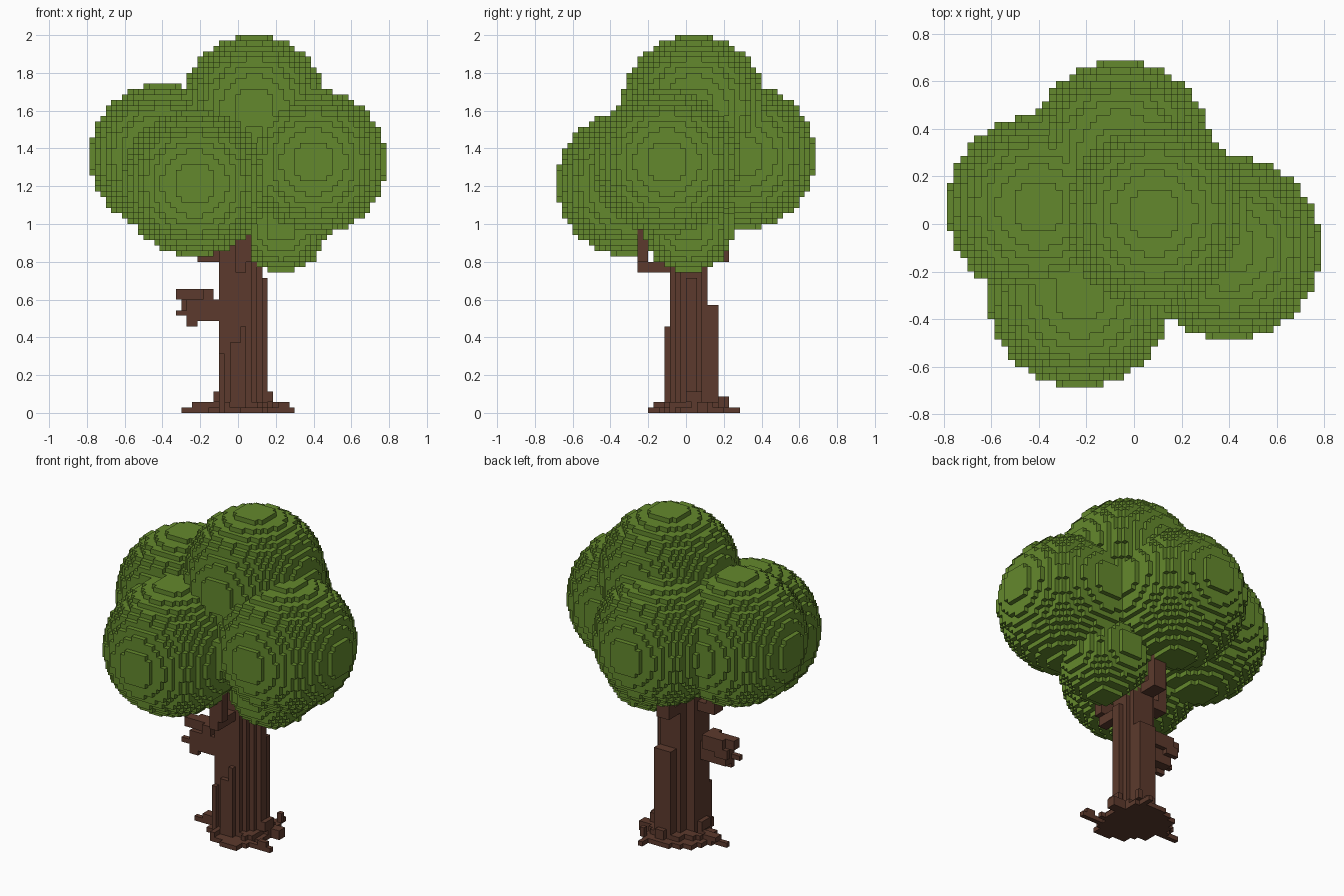
import bpy, bmesh, math, random
from mathutils import Vector

if "Cube" in bpy.data.objects:
    bpy.data.objects.remove(bpy.data.objects["Cube"], do_unlink=True)

V = 2 / 70                               # edge of one cube
ORIGIN = Vector((-27.5, -24, 0))         # grid is 55 x 48 x 70 cubes
DIRS = [(1, 0, 0), (-1, 0, 0), (0, 1, 0), (0, -1, 0), (0, 0, 1), (0, 0, -1)]
random.seed(4)


def material(name, rgb):
    m = bpy.data.materials.new(name)
    m.use_nodes = True
    m.diffuse_color = (*rgb, 1)
    bsdf = m.node_tree.nodes["Principled BSDF"]
    bsdf.inputs["Base Color"].default_value = (*rgb, 1)
    bsdf.inputs["Roughness"].default_value = 0.9
    return m


def box(x0, x1, y0, y1, z0, z1):
    """Filled block of grid cells."""
    return {(x, y, z) for x in range(x0, x1) for y in range(y0, y1) for z in range(z0, z1)}


def ball(cx, cy, cz, r):
    """Stepped ball of grid cells."""
    n = math.ceil(r) + 1
    c = Vector((cx, cy, cz))
    lo = [int(a) - n for a in c]
    return {p for p in box(lo[0], lo[0] + 2 * n, lo[1], lo[1] + 2 * n, lo[2], lo[2] + 2 * n)
            if (Vector(p) + Vector((.5, .5, .5)) - c).length <= r}


def blocks(rows):
    return set().union(*(box(*r) for r in rows))


def build(name, cells, mat):
    """Skin a set of cells with only its exposed square faces."""
    bm = bmesh.new()
    verts = {}

    def vert(p):
        key = tuple(round(a) for a in p)
        if key not in verts:
            verts[key] = bm.verts.new((Vector(key) + ORIGIN) * V)
        return verts[key]

    for c in sorted(cells):
        for d in DIRS:
            if tuple(a + b for a, b in zip(c, d)) in cells:
                continue
            n = Vector(d)
            u = Vector((abs(d[1]), abs(d[2]), abs(d[0])))
            w = n.cross(u)
            mid = Vector(c) + Vector((.5, .5, .5)) + n / 2
            bm.faces.new([vert(mid + (u * i + w * j) / 2)
                          for i, j in ((-1, -1), (1, -1), (1, 1), (-1, 1))])
    mesh = bpy.data.meshes.new(name)
    bm.to_mesh(mesh)
    bm.free()
    mesh.materials.append(mat)
    ob = bpy.data.objects.new(name, mesh)
    bpy.context.collection.objects.link(ob)
    return ob


leaf = material("leaf_green", (0.127, 0.250, 0.026))
bark = material("bark_brown", (0.107, 0.042, 0.026))

# Crown: five large lobes and one small low lobe fused together
lobes = [(30.5, 25.5, 56.5, 13.5), (41.5, 20.5, 46.5, 13.5), (13.5, 26.5, 47.5, 13.5),
         (19.5, 13.5, 42.5, 13.5), (25.5, 34.5, 47.5, 13.5), (35.5, 24.5, 34.5, 8.5)]
build("leaf_crown", set().union(*(ball(*l) for l in lobes)), leaf)

# Trunk: stepped core with bark ridges of different heights
trunk = blocks([
    (24, 30, 21, 26, 0, 38),
    (26, 30, 21, 28, 0, 36),
    (30, 32, 23, 27, 0, 27),
    (32, 33, 24, 26, 0, 25),
    (30, 31, 22, 28, 0, 30),
    (26, 28, 20, 21, 0, 13),
    (28, 29, 20, 21, 0, 16),
    (27, 31, 28, 30, 0, 20),
    (24, 25, 20, 22, 0, 11),
])
build("trunk", trunk, bark)

# Upper branches reaching into the crown
branches = blocks([
    (27, 29, 15, 21, 26, 28), (27, 30, 15, 17, 28, 34),    # front
    (26, 29, 28, 32, 28, 30), (26, 29, 30, 32, 30, 36),    # back
    (20, 24, 22, 25, 28, 30), (20, 22, 22, 25, 30, 36),    # right
])
build("upper_branches", branches, bark)

# Broken side branch with splintered end
stub = blocks([
    (18, 24, 21, 24, 17, 21), (21, 23, 21, 23, 20, 23),
    (16, 21, 22, 24, 21, 23), (18, 23, 23, 25, 20, 23),
    (16, 18, 21, 22, 18, 19), (18, 20, 21, 22, 16, 17),
    (17, 20, 24, 25, 19, 21), (16, 18, 22, 23, 22, 23),
])
build("side_branch", stub, bark)

# Roots: two ragged discs, short toes and a raised collar
roots = set()
for z, radius in ((0, 6.9), (1, 5.3)):
    ragged = [radius + random.uniform(-0.9, 0.9) for _ in range(24)]
    for x, y, _ in box(16, 40, 14, 36, 0, 1):
        dx, dy = x + .5 - 28, y + .5 - 25
        k = int((math.atan2(dy, dx) + math.pi) / (2 * math.pi) * 24) % 24
        if math.hypot(dx, dy) <= ragged[k]:
            roots.add((x, y, z))
roots |= blocks([
    (33, 38, 20, 21, 0, 1), (35, 37, 20, 21, 1, 2),
    (17, 22, 24, 25, 0, 1), (19, 22, 24, 26, 1, 2),
    (31, 32, 29, 34, 0, 1), (32, 33, 31, 32, 1, 3),
    (30, 32, 17, 20, 0, 1), (25, 26, 18, 20, 0, 2),
    (32, 36, 26, 28, 0, 2), (33, 34, 24, 27, 2, 4),
    (23, 24, 22, 25, 2, 4), (28, 30, 29, 31, 1, 3),
])
build("roots", roots, bark)
